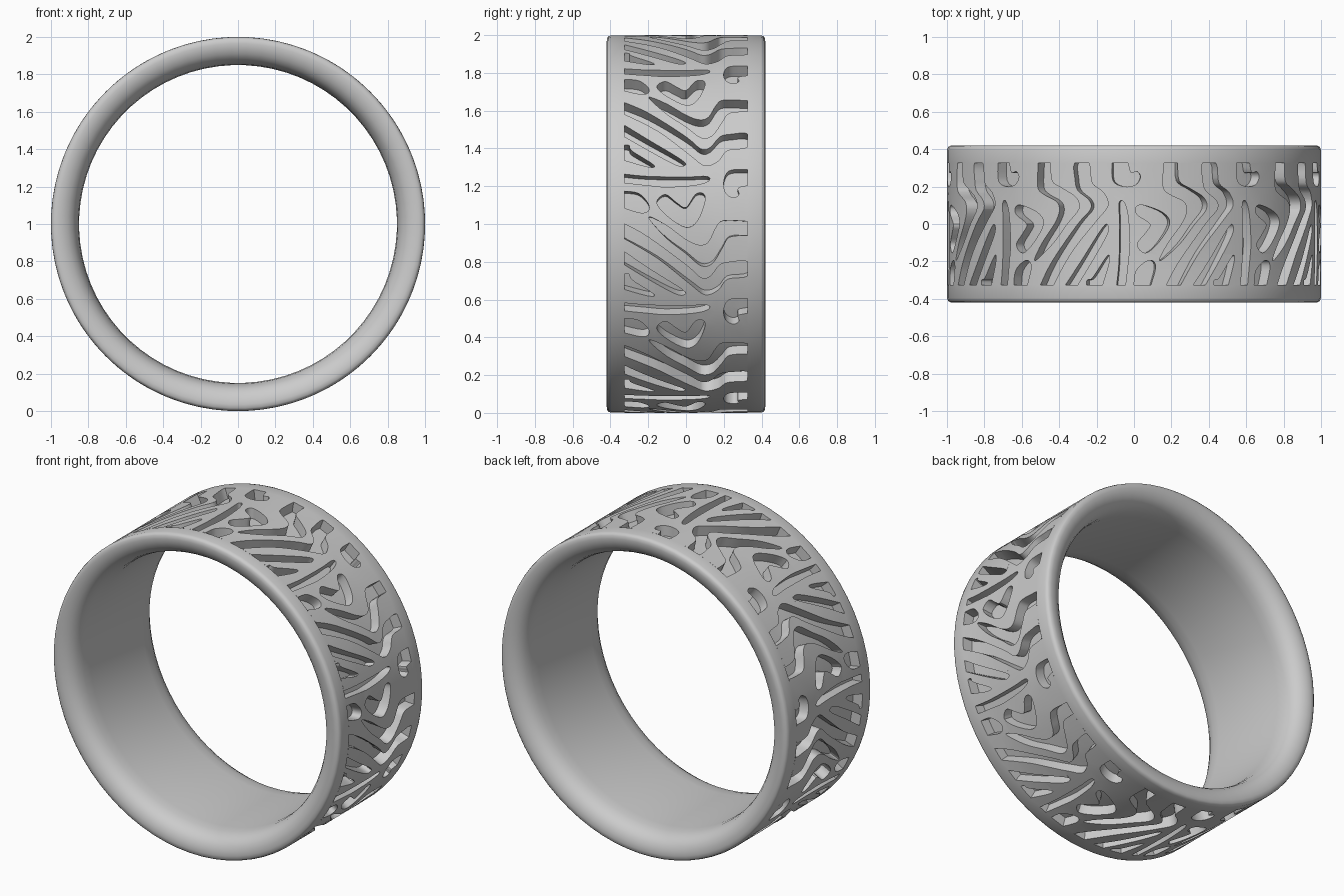
import bpy, bmesh, math
from mathutils import Vector
from mathutils.geometry import delaunay_2d_cdt

if "Cube" in bpy.data.objects:
    bpy.data.objects.remove(bpy.data.objects["Cube"])

REPEATS, SEGS = 9, 8            # pattern repeats, angular steps per repeat
EDGE, R, DEPTH = 0.325, 1.0, 0.065
S0 = -22.75                     # start angle of one repeat, degrees
K = math.pi / 180

# Groove outlines of one repeat: (position across the band, angle in degrees)
E = EDGE
GROOVES = [
    # spear beside the repeat border
    [(-E, 15.3), (-.2, 14.6), (0, 14.4), (.11, 14.6), (.12, 13.2), (.05, 11.9), (-.1, 11.3), (-.2, 11.8), (-E, 12.6)],
    # small edge blob
    [(-E, 10), (-.25, 9.3), (-.2, 6.2), (-.2, 4), (-.24, 3.4), (-E, 4.8)],
    # V shape
    [(-.11, 9), (-.155, 6.5), (-.1, 2.5), (0, -1), (.06, 1), (.1, 7), (.09, 9.3), (.05, 9), (0, 5), (-.05, 6.5), (-.11, 9)],
    # upper wavy stripe
    [(E, .8), (.2, 1), (.16, -1), (.12, -5.5), (.07, -6.5), (0, -4.8), (-.1, -.6), (-.19, 2.2),
     (-.18, .5), (-.1, -4.5), (0, -9), (.08, -12.8), (.14, -12), (.19, -7.5), (.23, -4), (E, -3.5)],
    # lower wavy stripe
    [(-E, 0), (-.2, -4), (0, -12.5), (.08, -16.6), (.13, -16), (.18, -12.5), (.24, -11.6), (E, -11.5),
     (E, -16), (.22, -17), (.17, -20.5), (.1, -22), (.02, -18.5), (-.15, -10.5), (-E, -4.5)],
    # diagonal spike
    [(-E, -8.5), (-.2, -13.5), (-.02, -20.3), (-.01, -22), (-.06, -21.6), (-.2, -17), (-E, -12.5)],
    # short spur
    [(-E, -15.3), (-.3, -15.5), (-.285, -17.3), (-.17, -21.8), (-.2, -22.4), (-E, -20.3)],
    # edge hook
    [(E, 16.7), (.23, 16.4), (.2, 13), (.21, 9.5), (.25, 8), (.28, 9), (.275, 11), (E, 11.8)],
]


def smooth(pts, n=4):
    """Catmull-Rom curve, kept inside the band."""
    pts = [Vector((a, b * K)) for a, b in pts]
    closed = (pts[0] - pts[-1]).length < 1e-6
    first, last = (pts[-2], pts[1]) if closed else (pts[0], pts[-1])
    p = [first] + pts + [last]
    out = []
    for i in range(1, len(p) - 2):
        a, b, c, d = p[i - 1:i + 3]
        flat = abs(abs(b.x) - E) < 1e-6 and abs(b.x - c.x) < 1e-6
        for k in range(1 if flat else n):
            t = k / n
            q = 0.5 * (2 * b + (c - a) * t + (2 * a - 5 * b + 4 * c - d) * t ** 2 + (3 * b - a - 3 * c + d) * t ** 3)
            out.append(Vector((max(-E, min(E, q.x)), q.y)))
    if not closed:
        out.append(pts[-1])
    return out


def inside(p, poly):
    hit = False
    for a, b in zip(poly, poly[1:] + poly[:1]):
        if (a.y > p.y) != (b.y > p.y) and p.x < (b.x - a.x) * (p.y - a.y) / (b.y - a.y) + a.x:
            hit = not hit
    return hit


# Flat triangulation of one repeat with groove outlines as fixed edges
polys = [smooth(g) for g in GROOVES]
step = 360 / REPEATS / SEGS
verts, edges = [], []
for i in range(SEGS + 1):
    for j in range(9):
        verts.append(Vector((-E + 2 * E * j / 8, (S0 + step * i) * K)))
        if i:
            edges.append((len(verts) - 10, len(verts) - 1))
for poly in polys:
    o, n = len(verts), len(poly)
    verts += poly
    edges += [(o + i, o + (i + 1) % n) for i in range(n)]
flat_v, _, flat_f, *_ = delaunay_2d_cdt(verts, edges, [], 0, 1e-5)
low = []
for f in flat_f:
    c = sum((flat_v[i] for i in f), Vector((0, 0))) / 3
    low.append(any(inside(c, p) for p in polys))
low_edges = {(f[i], f[(i + 1) % 3]) for f, l in zip(flat_f, low) if l for i in range(3)}


def ring_point(y, angle, r):
    return (r * math.cos(angle), y, 1 + r * math.sin(angle))


bm = bmesh.new()

# Patterned band: raised land, sunken floors and groove walls
for k in range(REPEATS):
    turn = k * 2 * math.pi / REPEATS
    top = [bm.verts.new(ring_point(v.x, v.y + turn, R)) for v in flat_v]
    floor = [bm.verts.new(ring_point(v.x, v.y + turn, R - DEPTH)) for v in flat_v]
    for f, l in zip(flat_f, low):
        bm.faces.new([(floor if l else top)[i] for i in f])
    for a, b in low_edges:
        if (b, a) not in low_edges:
            bm.faces.new((top[a], top[b], floor[b], floor[a]))

# Plain rims and comfort-fit inside, swept round the axis
half = [(E, 1), (.395, 1), (.41, .995), (.418, .985), (.42, .965), (.417, .94), (.405, .91),
        (.385, .885), (.355, .866), (.315, .855), (.26, .85)]
profile = half + [(-y, r) for y, r in reversed(half)]
count = REPEATS * SEGS
rings = [[bm.verts.new(ring_point(y, (S0 + step * i) * K, r)) for y, r in profile] for i in range(count)]
for i in range(count):
    a, b = rings[i], rings[(i + 1) % count]
    for j in range(len(profile) - 1):
        bm.faces.new((a[j], a[j + 1], b[j + 1], b[j]))

bmesh.ops.remove_doubles(bm, verts=bm.verts, dist=1e-4)
bmesh.ops.delete(bm, geom=[v for v in bm.verts if not v.link_faces], context='VERTS')
bmesh.ops.recalc_face_normals(bm, faces=bm.faces)
mesh = bpy.data.meshes.new("patterned_ring")
bm.to_mesh(mesh)
bm.free()
ring = bpy.data.objects.new("patterned_ring", mesh)
bpy.context.collection.objects.link(ring)
bpy.context.view_layer.objects.active = ring
ring.select_set(True)
bpy.ops.object.shade_smooth_by_angle(angle=math.radians(35))
